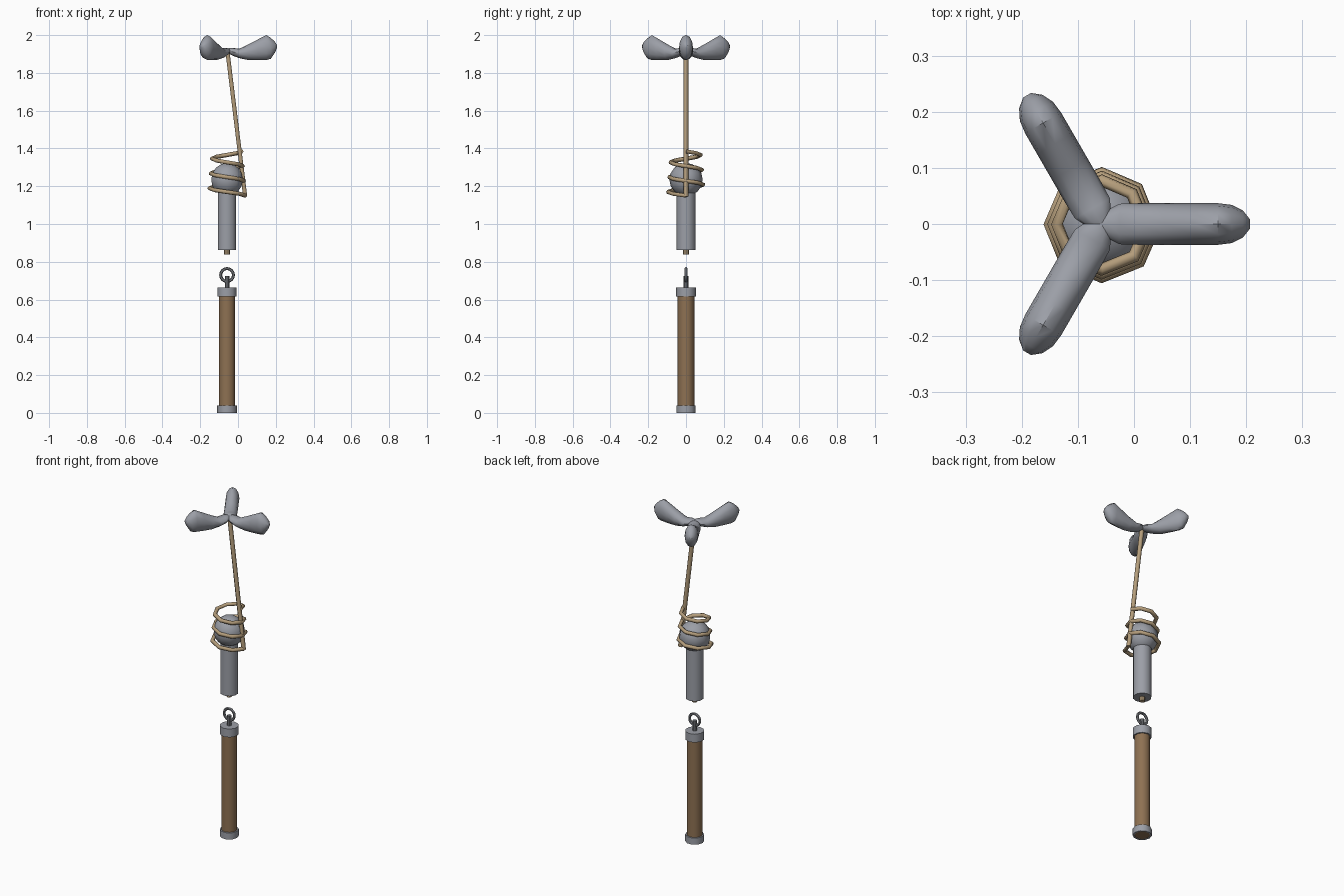
import bpy, bmesh, math
from mathutils import Matrix, Vector

cube = bpy.data.objects.get("Cube")
if cube:
    bpy.data.objects.remove(cube, do_unlink=True)

AXIS_X = -0.058


def material(name, rgb):
    m = bpy.data.materials.new(name)
    m.use_nodes = True
    m.diffuse_color = (*rgb, 1)
    m.node_tree.nodes["Principled BSDF"].inputs["Base Color"].default_value = (*rgb, 1)
    return m


steel = material("grey steel", (0.33, 0.345, 0.385))
dark_steel = material("dark steel", (0.20, 0.21, 0.23))
wood = material("brown wood", (0.27, 0.165, 0.085))
hemp = material("tan rope", (0.46, 0.34, 0.20))


def finish(name, bm, mat, smooth=None):
    bmesh.ops.recalc_face_normals(bm, faces=bm.faces)
    mesh = bpy.data.meshes.new(name)
    bm.to_mesh(mesh)
    bm.free()
    mesh.materials.append(mat)
    obj = bpy.data.objects.new(name, mesh)
    bpy.context.collection.objects.link(obj)
    if smooth:
        bpy.ops.object.select_all(action="DESELECT")
        obj.select_set(True)
        bpy.context.view_layer.objects.active = obj
        bpy.ops.object.shade_smooth_by_angle(angle=math.radians(smooth))
    return obj


def loft(bm, rings, closed=False):
    """Skin a list of equal-sized point rings, capping open ends."""
    rows = [[bm.verts.new(p) for p in ring] for ring in rings]
    pairs = list(zip(rows, rows[1:]))
    if closed:
        pairs.append((rows[-1], rows[0]))
    for a, b in pairs:
        for i in range(len(a)):
            j = (i + 1) % len(a)
            bm.faces.new((a[i], a[j], b[j], b[i]))
    if not closed:
        bm.faces.new(rows[0])
        bm.faces.new(rows[-1])


def cylinder(name, r, z0, z1, mat, sides=10, smooth=40):
    bm = bmesh.new()
    place = Matrix.Translation((AXIS_X, 0, (z0 + z1) / 2))
    bmesh.ops.create_cone(bm, cap_ends=True, segments=sides, radius1=r,
                          radius2=r, depth=z1 - z0, matrix=place)
    return finish(name, bm, mat, smooth)


# Lower handle with end caps
cylinder("handle_grip", 0.044, 0.002, 0.64, wood)
cylinder("handle_top_cap", 0.052, 0.615, 0.665, steel)

# Bottom cap is an open band, so the wood shows from below
bm = bmesh.new()
profile = [(0.043, 0), (0.052, 0), (0.052, 0.04), (0.043, 0.04)]
loft(bm, [[(AXIS_X + r * math.cos(a), r * math.sin(a), z) for r, z in profile]
          for a in (math.tau * i / 10 for i in range(10))], closed=True)
finish("handle_bottom_cap", bm, steel, 40)

# Eye ring on its stem
cylinder("ring_stem", 0.012, 0.66, 0.725, dark_steel, 8)
bm = bmesh.new()
rings = []
for i in range(16):
    a = math.tau * i / 16
    ring = []
    for k in range(6):
        t = math.tau * k / 6
        r = 0.034 + 0.008 * math.cos(t)
        ring.append((AXIS_X + r * math.cos(a), 0.008 * math.sin(t), 0.73 + r * math.sin(a)))
    rings.append(ring)
loft(bm, rings, closed=True)
finish("eye_ring", bm, dark_steel, 50)

# Upper shaft, its peg and the ball on top
cylinder("upper_shaft", 0.051, 0.862, 1.18, steel)
cylinder("shaft_peg", 0.015, 0.838, 0.87, hemp, 8)
bm = bmesh.new()
bmesh.ops.create_uvsphere(bm, u_segments=10, v_segments=8, radius=0.088,
                          matrix=Matrix.Translation((AXIS_X, 0, 1.235)))
finish("shaft_ball", bm, steel, 40)


def rope(name, points, radius):
    curve = bpy.data.curves.new(name, "CURVE")
    curve.dimensions = "3D"
    curve.bevel_depth = radius
    curve.bevel_resolution = 1
    curve.use_fill_caps = True
    spline = curve.splines.new("POLY")
    spline.points.add(len(points) - 1)
    for p, co in zip(spline.points, points):
        p.co = (*co, 1)
    curve.materials.append(hemp)
    obj = bpy.data.objects.new(name, curve)
    bpy.context.collection.objects.link(obj)


# Rope wound three times round the ball, then led up to the hook
coil = []
STEPS = 8
for i in range(3 * STEPS + 1):
    f = i / (3 * STEPS)
    a = -math.tau * i / STEPS
    r = 0.096 - 0.02 * f
    coil.append((AXIS_X + r * math.cos(a), r * math.sin(a), 1.15 + 0.235 * f))
rope("rope_coil", coil, 0.0115)
rope("rope_lead", [(0.038, 0, 1.145), (-0.056, 0, 1.915)], 0.0125)

# One prong as radius, bottom, top, half width; repeated three times
PRONG = [
    (-0.006, 1.908, 1.925, 0.012),
    (0.012, 1.90, 1.932, 0.026),
    (0.032, 1.89, 1.932, 0.036),
    (0.065, 1.878, 1.928, 0.037),
    (0.112, 1.868, 1.951, 0.037),
    (0.165, 1.867, 1.978, 0.037),
    (0.208, 1.868, 2.0, 0.037),
    (0.232, 1.875, 1.985, 0.034),
    (0.252, 1.905, 1.966, 0.024),
    (0.265, 1.932, 1.948, 0.008),
]
for n, side in enumerate(("left", "back_right", "front_right")):
    bm = bmesh.new()
    rings = []
    for r, low, high, half in PRONG:
        mid, tall = (low + high) / 2, (high - low) / 2
        rings.append([Vector((r, half * math.cos(t), mid + tall * math.sin(t)))
                      for t in (math.tau * k / 12 for k in range(12))])
    loft(bm, rings)
    bm.transform(Matrix.Translation((AXIS_X, 0, 0)) @ Matrix.Rotation(n * math.tau / 3, 4, "Z"))
    finish("hook_prong_" + side, bm, steel, 40)
